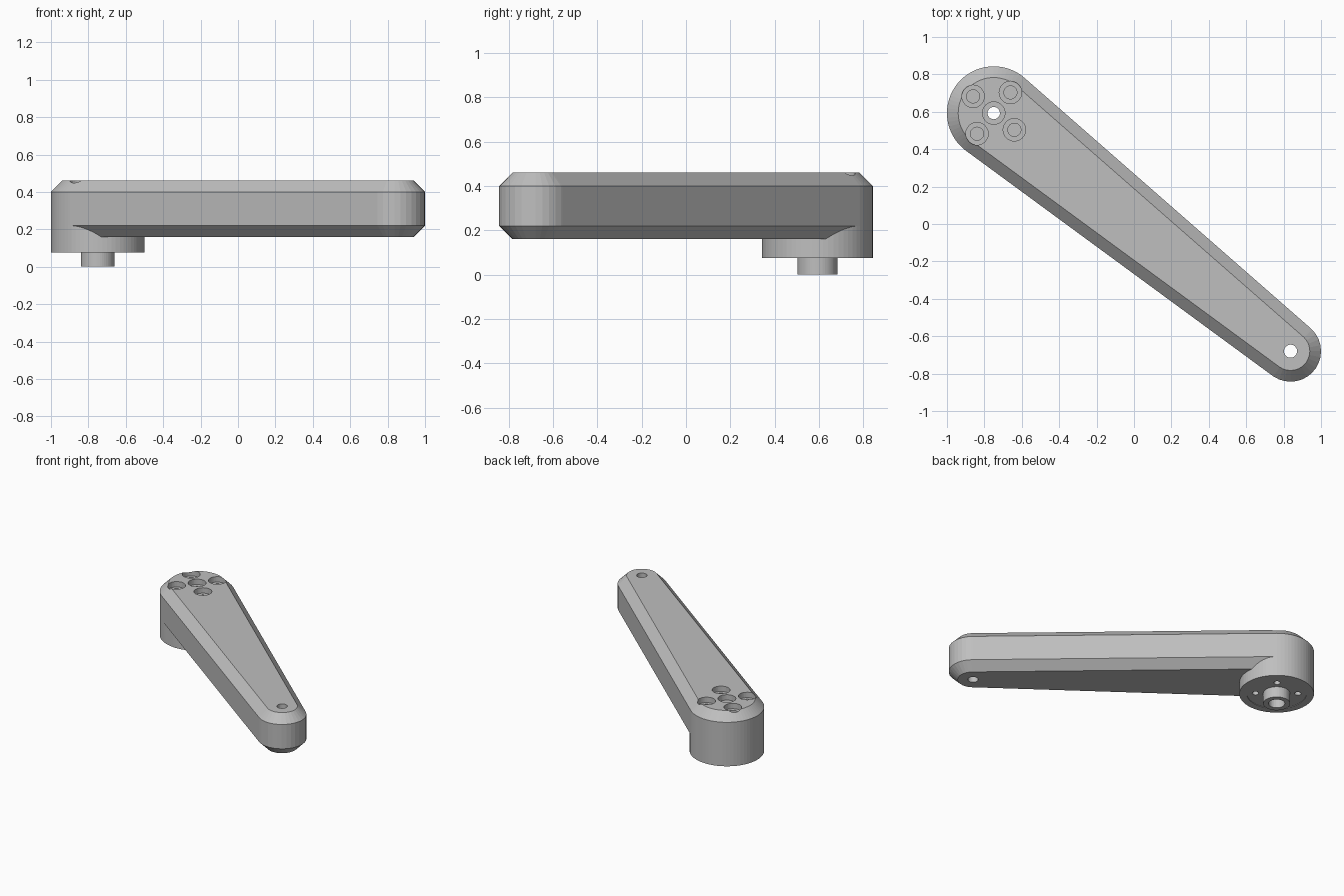
import bpy, bmesh, math
from mathutils import Vector

cube = bpy.data.objects.get("Cube")
if cube:
    bpy.data.objects.remove(cube, do_unlink=True)

grey = bpy.data.materials.new("plain grey")
grey.use_nodes = True
colour = (0.52, 0.52, 0.52, 1)
grey.diffuse_color = colour
grey.node_tree.nodes["Principled BSDF"].inputs["Base Color"].default_value = colour

HUB, TIP = Vector((-0.75, 0.593)), Vector((0.837, -0.68))
HUB_R, TIP_R = 0.25, 0.163
CHAMFER = 0.06


def solid(name, loops):
    """Skin a stack of matching closed loops and cap both ends."""
    bm = bmesh.new()
    rings = [[bm.verts.new(p) for p in loop] for loop in loops]
    n = len(rings[0])
    for a, b in zip(rings, rings[1:]):
        for i in range(n):
            j = (i + 1) % n
            bm.faces.new((a[i], a[j], b[j], b[i]))
    bm.faces.new(rings[0][::-1])
    bm.faces.new(rings[-1])
    bmesh.ops.recalc_face_normals(bm, faces=bm.faces)
    mesh = bpy.data.meshes.new(name)
    bm.to_mesh(mesh)
    bm.free()
    mesh.materials.append(grey)
    ob = bpy.data.objects.new(name, mesh)
    bpy.context.collection.objects.link(ob)
    return ob


def turned(name, centre, profile, sides=64):
    """Stepped round solid from (radius, height) pairs."""
    angles = [math.tau * i / sides for i in range(sides)]
    return solid(name, [[(centre.x + r * math.cos(a), centre.y + r * math.sin(a), z)
                         for a in angles] for r, z in profile])


def combine(target, other, operation):
    """Apply a boolean and discard the helper."""
    mod = target.modifiers.new("join", "BOOLEAN")
    mod.object, mod.operation, mod.solver = other, operation, "EXACT"
    bpy.context.view_layer.objects.active = target
    bpy.ops.object.modifier_apply(modifier=mod.name)
    bpy.data.objects.remove(other, do_unlink=True)


def arc(centre, radius, start, end, sides):
    """Arc whose inner points sit on a whole-circle grid."""
    step = math.tau / sides
    grid = [k * step for k in range(math.ceil(start / step), math.floor(end / step) + 1)]
    return [(centre.x + radius * math.cos(a), centre.y + radius * math.sin(a))
            for a in [start] + grid + [end]]


def outline(inset, z):
    """Tapered round-ended outline, tangent to both end circles."""
    d = TIP - HUB
    heading = math.atan2(d.y, d.x)
    spread = math.acos((HUB_R - TIP_R) / d.length)
    pts = arc(TIP, TIP_R - inset, heading - spread, heading + spread, 32)
    pts += arc(HUB, HUB_R - inset, heading + spread, heading - spread + math.tau, 64)
    return [(x, y, z) for x, y in pts]


# Tapered arm with chamfered top and bottom rims
arm = solid("crank_arm", [outline(CHAMFER, 0.16), outline(0, 0.16 + CHAMFER),
                          outline(0, 0.46 - CHAMFER), outline(CHAMFER, 0.46)])

# Round boss and shaft collar under the wide end
combine(arm, turned("boss", HUB, [(HUB_R, 0.075), (HUB_R, 0.3)]), "UNION")
combine(arm, turned("recess", HUB, [(0.2, 0.05), (0.2, 0.079)]), "DIFFERENCE")
combine(arm, turned("collar", HUB, [(0.09, 0), (0.09, 0.12)], 48), "UNION")

# Shaft bore, open through the top counterbore
combine(arm, turned("shaft_bore", HUB, [(0.055, -0.1), (0.055, 0.2), (0.033, 0.2),
                                        (0.033, 0.42), (0.06, 0.42), (0.06, 0.6)], 32), "DIFFERENCE")

# Four screw seats on top with pilot holes below
for k in range(4):
    a = math.radians(51 + 90 * k)
    spot = HUB + Vector((math.cos(a), math.sin(a))) * 0.142
    combine(arm, turned("screw_seat", spot, [(0.035, 0.28), (0.035, 0.42),
                                             (0.06, 0.42), (0.06, 0.6)], 32), "DIFFERENCE")
    combine(arm, turned("pilot_hole", spot, [(0.022, 0), (0.022, 0.25)], 24), "DIFFERENCE")

# Pin hole through the narrow end
combine(arm, turned("pin_hole", TIP, [(0.035, 0), (0.035, 0.6)], 32), "DIFFERENCE")
